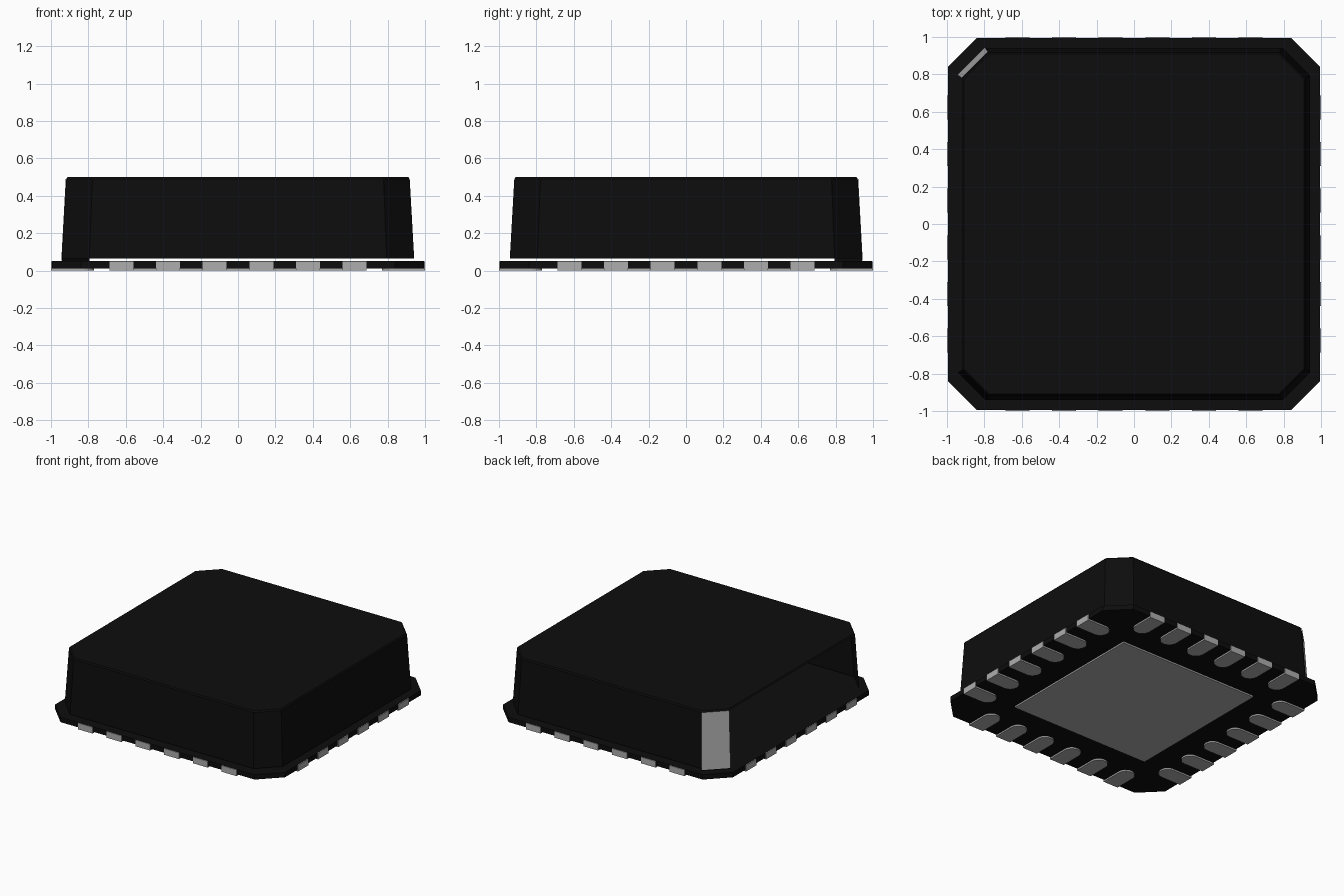
import bpy, bmesh, math
from mathutils import Vector, Matrix

old = bpy.data.objects.get("Cube")
if old:
    bpy.data.objects.remove(old, do_unlink=True)


def material(name, rgb, rough):
    m = bpy.data.materials.new(name)
    m.use_nodes = True
    m.diffuse_color = (*rgb, 1)
    m.roughness = rough
    b = m.node_tree.nodes["Principled BSDF"]
    b.inputs["Base Color"].default_value = (*rgb, 1)
    b.inputs["Roughness"].default_value = rough
    return m


BLACK = material("black plastic", (0.004, 0.004, 0.004), 0.6)
SILVER = material("silver metal", (0.42, 0.42, 0.42), 0.5)


def finish(name, bm, mat):
    me = bpy.data.meshes.new(name)
    bm.to_mesh(me)
    bm.free()
    ob = bpy.data.objects.new(name, me)
    me.materials.append(mat)
    bpy.context.collection.objects.link(ob)
    return ob


def octagon(h, c):
    """Square of half size h with corners cut at c, counter-clockwise from +x."""
    return [(h, -c), (h, c), (c, h), (-c, h), (-h, c), (-h, -c), (-c, -h), (c, -h)]


def prism(name, outline, z0, z1, mat):
    bm = bmesh.new()
    face = bm.faces.new([bm.verts.new((x, y, z0)) for x, y in outline])
    ext = bmesh.ops.extrude_face_region(bm, geom=[face], use_keep_orig=True)
    top = [v for v in ext["geom"] if isinstance(v, bmesh.types.BMVert)]
    bmesh.ops.translate(bm, verts=top, vec=(0, 0, z1 - z0))
    bmesh.ops.recalc_face_normals(bm, faces=bm.faces)
    return finish(name, bm, mat)


# Base plate with cut corners, and the square pad under it
prism("base_plate", octagon(0.994, 0.84), 0.012, 0.05, BLACK)
prism("thermal_pad", [(-0.6, -0.6), (0.6, -0.6), (0.6, 0.6), (-0.6, 0.6)], 0.0, 0.02, SILVER)

# Tapered lid shell: open on the -x side, floating just above the base
bm = bmesh.new()
rings = []
for h, c, z in [(0.942, 0.795, 0.065), (0.918, 0.778, 0.49), (0.91, 0.774, 0.5)]:
    rings.append([bm.verts.new((x, y, z)) for x, y in octagon(h, c)])
for i in range(8):
    j = (i + 1) % 8
    for k, (a, b) in enumerate(zip(rings, rings[1:])):
        if not (i == 4 and k == 0):
            bm.faces.new((a[i], a[j], b[j], b[i]))
bm.faces.new(rings[-1])
# The marked corner reaches down to the base
foot = [bm.verts.new(v.co + Vector((0, 0, -0.015))) for v in rings[0][3:5]]
bm.faces.new((foot[0], foot[1], rings[0][4], rings[0][3]))
finish("lid_shell", bm, BLACK)

# Silver plate on the marked corner
bm = bmesh.new()
out = Vector((-1, 1, 0)).normalized() * 0.004
corners = [(-0.795, 0.942, 0.055), (-0.942, 0.795, 0.055),
           (-0.918, 0.778, 0.492), (-0.778, 0.918, 0.492)]
bm.faces.new([bm.verts.new(Vector(p) + out) for p in corners])
finish("corner_marker", bm, SILVER)

# Leads: six per side, rounded at the inner end
R = 0.064
lead = [(-R, -1.0), (R, -1.0)]
lead += [(R * math.cos(a), -0.834 + R * math.sin(a))
         for a in [math.pi * i / 12 for i in range(13)]]
for side, label in enumerate(["front", "left", "back", "right"]):
    for n in range(6):
        ob = prism(f"{label}_lead_{n + 1}", lead, 0.0, 0.049, SILVER)
        ob.matrix_world = (Matrix.Rotation(side * math.pi / 2, 4, 'Z')
                           @ Matrix.Translation(((n - 2.5) * 0.249, 0, 0)))
